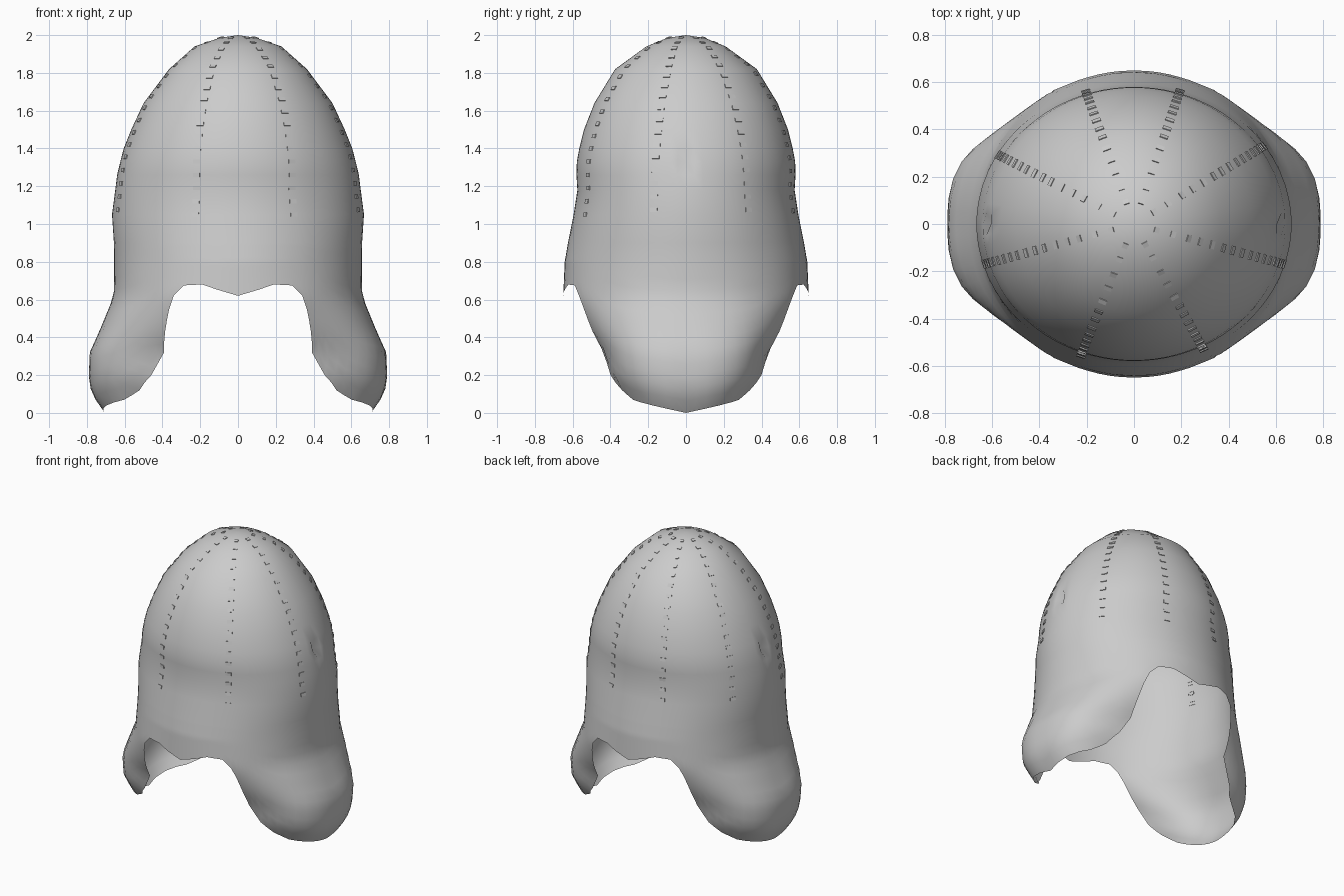
import bpy, bmesh, math
from mathutils import Vector

old = bpy.data.objects.get("Cube")
if old:
    bpy.data.objects.remove(old)

grey = bpy.data.materials.new("plain grey")
grey.use_nodes = True
grey.diffuse_color = (0.6, 0.6, 0.6, 1)
grey.node_tree.nodes["Principled BSDF"].inputs["Base Color"].default_value = (0.6, 0.6, 0.6, 1)

# Cross sections: height, half width, half depth, squareness
SECTIONS = [(2, 0, 0, 2), (1.985, .1, .1, 2), (1.94, .23, .21, 2), (1.82, .365, .375, 2),
            (1.64, .5, .485, 2), (1.5, .565, .54, 2), (1.4, .605, .565, 2), (1.33, .625, .578, 2),
            (1.26, .64, .58, 2), (1.18, .65, .575, 2), (1.05, .667, .595, 2), (.9, .657, .625, 2),
            (.8, .655, .642, 2), (.62, .657, .65, 2.1), (.43, .735, .535, 2.6),
            (.32, .785, .455, 3), (.18, .79, .425, 3), (.1, .775, .37, 2.9), (0, .705, .35, 2.8)]
# Hem: angle from the side, height
HEM = [(0, 0), (8, .022), (25, .07), (33, .12), (41, .2), (48, .32), (52, .43),
       (56, .55), (59, .62), (64, .675), (73, .68), (81, .65), (90, .62)]
QUARTER = [0, 4, 8, 14, 20, 25, 29, 33, 37, 41, 45, 48, 50, 52, 54, 56, 59, 64, 69, 73, 77, 81, 85]


def lookup(table, key):
    """Blend between the two table rows around key."""
    for a, b in zip(table, table[1:]):
        lo, hi = sorted((a[0], b[0]))
        if lo <= key <= hi:
            t = (key - a[0]) / (b[0] - a[0])
            return [p + (q - p) * t for p, q in zip(a[1:], b[1:])]
    return table[-1][1:]


def surface(angle, z):
    rx, ry, n = lookup(SECTIONS, z)
    if rx < .001:
        return Vector((0, 0, z))
    c, s = math.cos(math.radians(angle)), math.sin(math.radians(angle))
    r = (abs(c / rx) ** n + abs(s / ry) ** n) ** (-1 / n)
    return Vector((r * c, r * s, z))


def hem_height(angle):
    fold = angle % 180
    return lookup(HEM, min(fold, 180 - fold))[0]


def finish(name, bm):
    mesh = bpy.data.meshes.new(name)
    bm.to_mesh(mesh)
    bm.free()
    mesh.materials.append(grey)
    obj = bpy.data.objects.new(name, mesh)
    bpy.context.collection.objects.link(obj)
    return obj


# Cap shell: crown rows at fixed heights, then rows blending down to the hem
angles = QUARTER + [90] + [180 - a for a in reversed(QUARTER)]
angles = angles[:-1] + [a + 180 for a in angles[:-1]]
crown = [s[0] for s in SECTIONS[1:12]]
STEPS = 14
bm = bmesh.new()
columns = []
for a in angles:
    hem = hem_height(a)
    heights = crown + [.9 + (hem - .9) * i / STEPS for i in range(1, STEPS + 1)]
    col = []
    for z in heights:
        p = surface(a, z)
        if a % 180 == 0 and abs(z - 1.33) < .03:    # side dimple
            p.x *= .94
        col.append(bm.verts.new(p))
    columns.append(col)
apex = bm.verts.new((0, 0, 2))
for i, a in enumerate(columns):
    b = columns[(i + 1) % len(columns)]
    bm.faces.new((apex, a[0], b[0]))
    for j in range(len(a) - 1):
        bm.faces.new((a[j], a[j + 1], b[j + 1], b[j]))
shell = finish("cap_shell", bm)
for poly in shell.data.polygons:
    poly.use_smooth = True

# Stitches: small plates spaced evenly down each seam
bm = bmesh.new()
for seam in (-15, -61, -112, -165, 153, 110, 71, 31):
    path = [surface(seam, 1.985 - .005 * i) for i in range(195)]
    travelled = .067
    for p, q in zip(path, path[1:]):
        travelled += (q - p).length
        if travelled < .067:
            continue
        travelled = 0
        down = (q - p).normalized()
        across = (surface(seam + 1, p.z) - surface(seam - 1, p.z)).normalized()
        out = down.cross(across).normalized()
        width = min(.019, .01 + .02 * Vector((p.x, p.y)).length)
        corners = [(-1, -1), (1, -1), (1, 1), (-1, 1)]
        low, top = [[bm.verts.new(p + across * (u * width) + down * (v * .011) + out * h)
                     for u, v in corners] for h in (-.003, .004)]
        bm.faces.new(top)
        for k in range(4):
            m = (k + 1) % 4
            bm.faces.new((low[k], low[m], top[m], top[k]))
bmesh.ops.recalc_face_normals(bm, faces=bm.faces)
finish("seam_stitches", bm)
